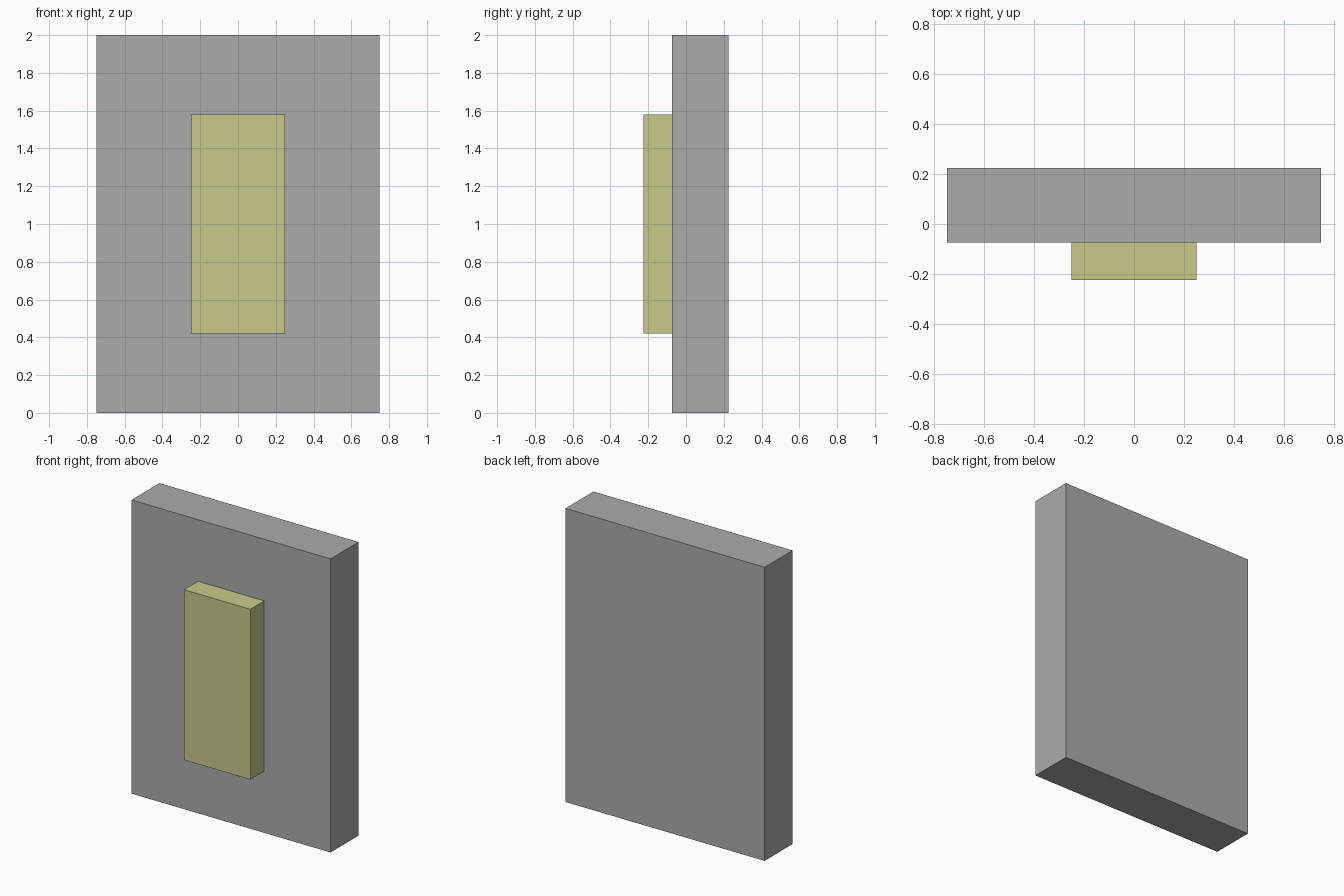
import bpy

cube = bpy.data.objects.get("Cube")
if cube:
    bpy.data.objects.remove(cube, do_unlink=True)


def make_material(name, rgb):
    mat = bpy.data.materials.new(name)
    mat.use_nodes = True
    colour = (*rgb, 1.0)
    mat.diffuse_color = colour
    mat.node_tree.nodes["Principled BSDF"].inputs["Base Color"].default_value = colour
    return mat


def make_box(name, low, high, mat):
    centre = [(a + b) / 2 for a, b in zip(low, high)]
    bpy.ops.mesh.primitive_cube_add(size=1, location=centre)
    box = bpy.context.object
    box.name = name
    box.scale = [b - a for a, b in zip(low, high)]
    bpy.ops.object.transform_apply(location=False, rotation=False, scale=True)
    box.data.materials.append(mat)
    return box


grey = make_material("grey", (0.41, 0.41, 0.41))
pale_olive = make_material("pale olive", (0.58, 0.59, 0.26))

# Upright slab
make_box("wall_plate", (-0.75, -0.075, 0), (0.75, 0.225, 2), grey)

# Raised block on the front of the slab
make_box("front_block", (-0.25, -0.225, 0.42), (0.25, -0.075, 1.58), pale_olive)
